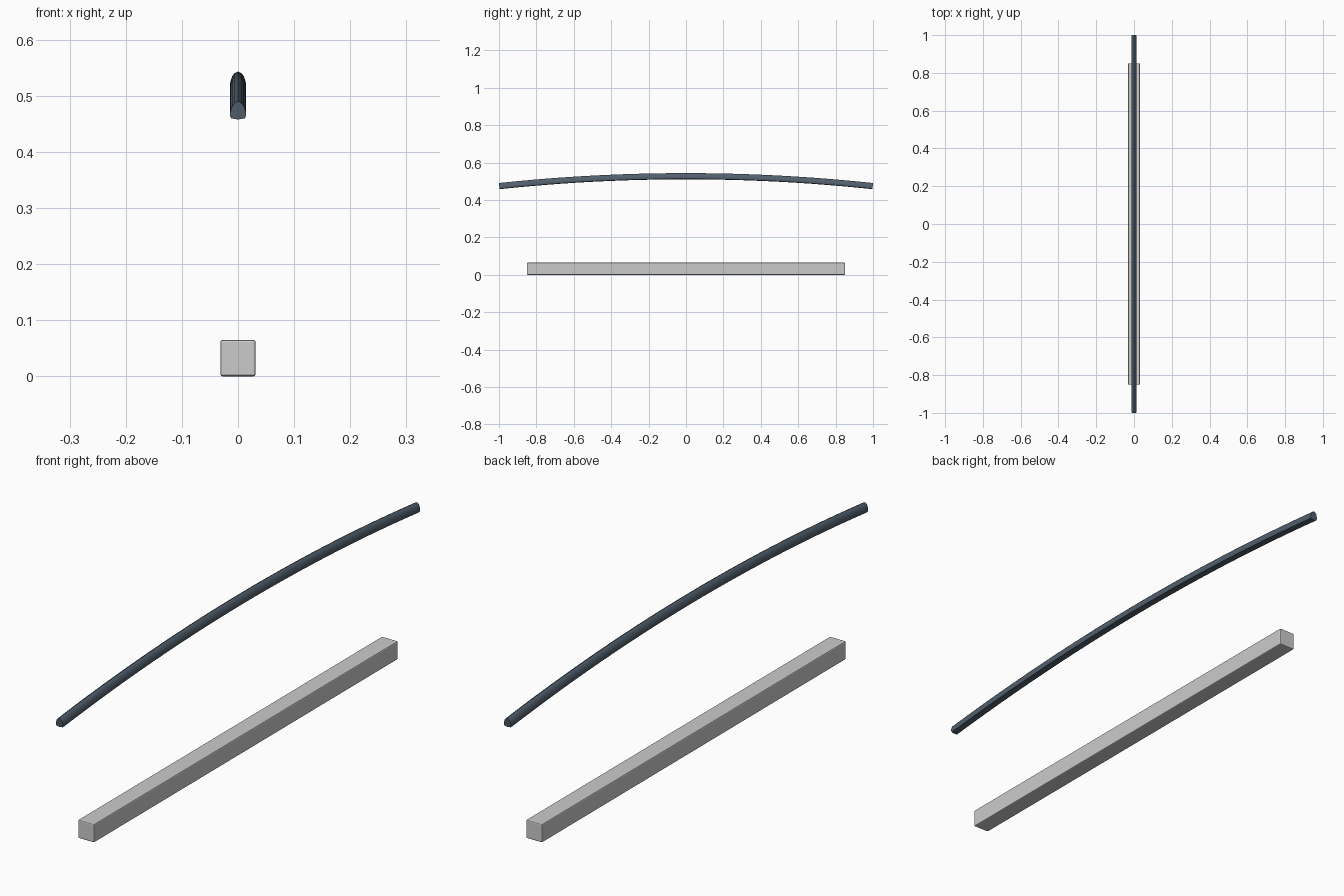
import bpy, bmesh, math

if "Cube" in bpy.data.objects:
    bpy.data.objects.remove(bpy.data.objects["Cube"])

# Grey base bar with slightly softened edges
bpy.ops.mesh.primitive_cube_add(size=1, location=(0, 0, 0.0325))
bar = bpy.context.object
bar.name = "base_bar"
bar.scale = (0.063, 1.70, 0.065)
bpy.ops.object.transform_apply(location=False, rotation=False, scale=True)
bev = bar.modifiers.new("soft_edges", 'BEVEL')
bev.width = 0.004
bev.segments = 2

# Right half of the arched cross-section (x, height), mirrored for the left
half = [(0.0, -0.0165), (0.0125, -0.0145), (0.0145, -0.009), (0.0135, -0.001),
        (0.0105, 0.0075), (0.006, 0.0135), (0.0, 0.0165)]
profile = half + [(-x, z) for x, z in reversed(half[1:-1])]

# Curved rod: the section swept along a shallow arc, tips cut square to the arc
SAG, STEPS = 0.053, 24
R = (1 + SAG ** 2) / (2 * SAG)
top = math.asin(0.9985 / R)
mid = 0.527
bm = bmesh.new()
rings = []
for i in range(STEPS + 1):
    a = -top + 2 * top * i / STEPS
    rings.append([bm.verts.new((x, (R + h) * math.sin(a),
                                mid - R + (R + h) * math.cos(a)))
                  for x, h in profile])
n = len(profile)
for r0, r1 in zip(rings, rings[1:]):
    for j in range(n):
        k = (j + 1) % n
        bm.faces.new((r0[j], r0[k], r1[k], r1[j]))
bm.faces.new(rings[0])
bm.faces.new(rings[-1])
bmesh.ops.recalc_face_normals(bm, faces=bm.faces)
mesh = bpy.data.meshes.new("curved_rod")
bm.to_mesh(mesh)
bm.free()
rod = bpy.data.objects.new("curved_rod", mesh)
bpy.context.collection.objects.link(rod)

# Dark slate colour
mat = bpy.data.materials.new("dark_slate")
mat.diffuse_color = (0.085, 0.115, 0.15, 1)
mat.use_nodes = True
mat.node_tree.nodes["Principled BSDF"].inputs["Base Color"].default_value = mat.diffuse_color
mesh.materials.append(mat)

bpy.ops.object.select_all(action='DESELECT')
rod.select_set(True)
bpy.context.view_layer.objects.active = rod
bpy.ops.object.shade_smooth_by_angle(angle=math.radians(35))
